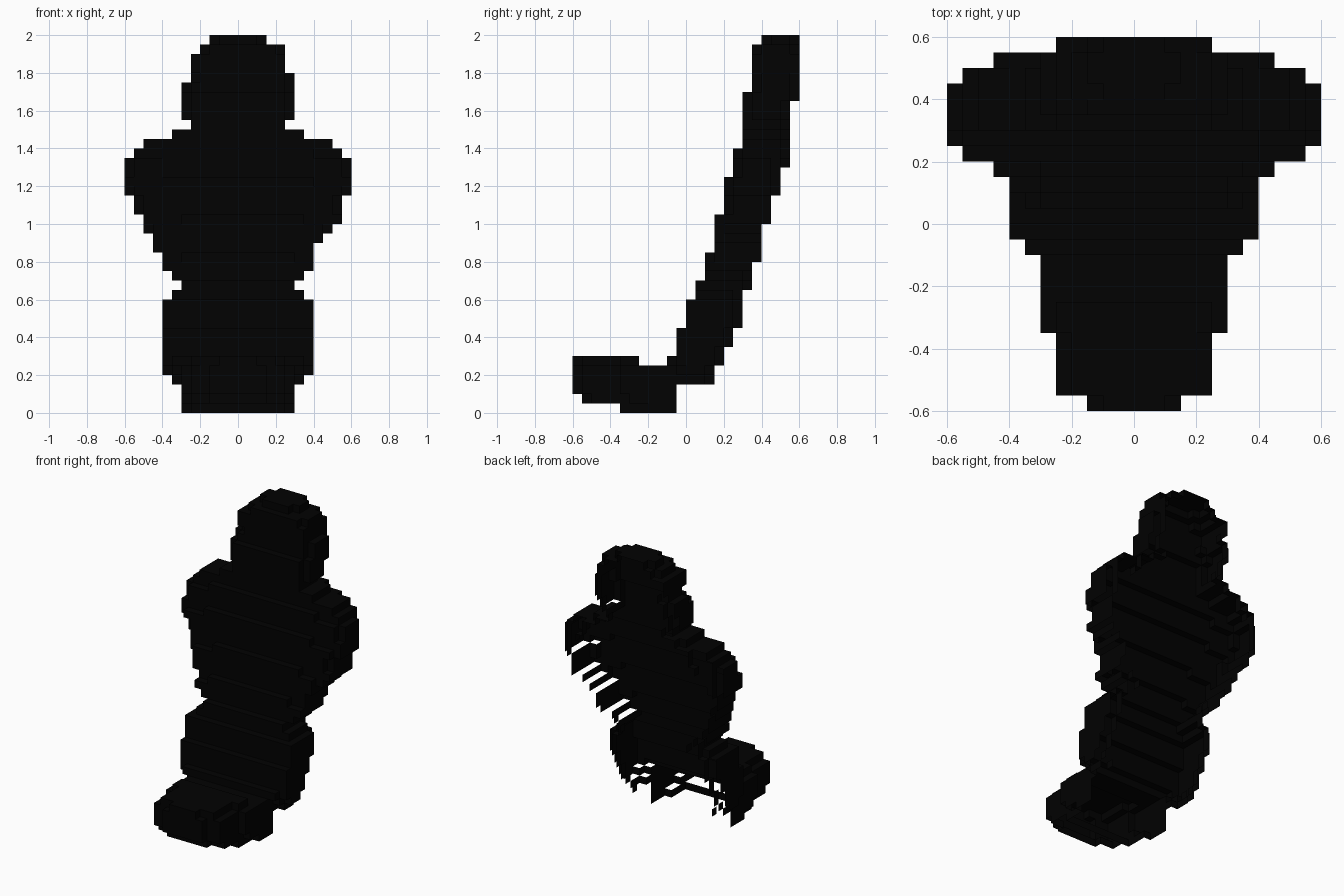
import bpy, bmesh
from math import floor

if "Cube" in bpy.data.objects:
    bpy.data.objects.remove(bpy.data.objects["Cube"])

S = 0.05  # cube size

black = bpy.data.materials.new("black")
black.diffuse_color = (0.0005, 0.0005, 0.0005, 1)
black.use_nodes = True
black.node_tree.nodes["Principled BSDF"].inputs["Base Color"].default_value = black.diffuse_color


def expand(runs):
    """Turn (count, value) runs into one value per layer."""
    return [v for n, v in runs for _ in range(n)]


def build(name, cells, solid):
    """Skin the cubes with front, side and top faces (back and underside stay open)."""
    sides = {
        (0, -1, 0): ((0, 0, 0), (1, 0, 0), (1, 0, 1), (0, 0, 1)),
        (1, 0, 0): ((1, 0, 0), (1, 1, 0), (1, 1, 1), (1, 0, 1)),
        (-1, 0, 0): ((0, 1, 0), (0, 0, 0), (0, 0, 1), (0, 1, 1)),
        (0, 0, 1): ((0, 0, 1), (1, 0, 1), (1, 1, 1), (0, 1, 1)),
    }
    bm = bmesh.new()
    for x, y, z in sorted(cells):
        for (dx, dy, dz), quad in sides.items():
            if (x + dx, y + dy, z + dz) not in solid:
                bm.faces.new([bm.verts.new(((x + a) * S, (y + b) * S, (z + c) * S))
                              for a, b, c in quad])
    bmesh.ops.remove_doubles(bm, verts=bm.verts, dist=0.001)
    me = bpy.data.meshes.new(name)
    bm.to_mesh(me)
    bm.free()
    me.materials.append(black)
    bpy.context.collection.objects.link(bpy.data.objects.new(name, me))


# Leaning body: widths and depth limits per layer, starting at layer 3
left = expand([(1, 7), (8, 8), (1, 7), (1, 6), (1, 7), (2, 8), (2, 9), (2, 10), (2, 11), (4, 12),
               (1, 11), (1, 10), (1, 7), (1, 5), (4, 6), (3, 5), (1, 4), (1, 3)])
right = expand([(1, 7), (8, 8), (1, 7), (1, 6), (1, 7), (3, 8), (1, 9), (1, 10), (3, 11), (4, 12),
                (1, 11), (1, 10), (1, 7), (1, 5), (5, 6), (3, 5), (1, 3)])
front_runs = [(2, -1), (1, -2), (3, -1), (3, 0), (2, 1), (3, 2), (4, 3), (4, 4), (3, 5),
              (6, 6), (5, 7), (1, 8)]
# front limit with a sub-cube slope, so the curved chest steps at different heights
front = [v + k / n for n, v in front_runs for k in range(n)]
back = expand([(2, 3), (2, 4), (2, 5), (4, 6), (3, 7), (4, 8), (3, 9), (3, 10), (7, 11), (7, 12)])

# Squareness of the front and back halves of the section, up to each layer:
# hip underside, boxy hips, waist, chest, shoulders, lower head, crown
squareness = [(6, 4, 4), (15, 10, 5), (23, 6, 12), (26, 6, 5), (31, 6, 3), (36, 4, 4),
              (38, 5, 5), (39, 3, 3), (40, 2, 2)]

body = set()
for i, (l, r, slope, b) in enumerate(zip(left, right, front, back)):
    z = i + 3
    f = floor(slope)
    nf, nb = next((p, q) for top, p, q in squareness if z < top)
    for x in range(-l, r):
        u = abs(x + 0.5) / (r if x >= 0 else l)
        bulge = 0.6 * u * u if 15 <= z < 31 else 0
        for y in range(floor(slope + bulge), b):
            v = (2 * y + 1 - f - b) / (b - f)
            n = nf if v < 0 else nb
            if u ** n + abs(v) ** n <= 1:
                body.add((x, y, z))

# Rounded foot: per layer the first row, end row, width offset and inset
foot_width = [3, 5, 5, 5, 5] + [6] * 12
foot = set()
for z, (y0, y1, skip, inset) in enumerate([(-7, -1, 2, 0), (-11, -1, 0, 0), (-12, -1, 0, 0),
                                           (-12, -1, 0, 0), (-12, -1, 0, 0), (-12, -5, 0, 1)]):
    for y in range(y0, y1):
        w = foot_width[y - y0 + skip] - inset
        foot |= {(x, y, z) for x in range(-w, w)}

solid = body | foot
build("foot", foot - body, solid)
build("legs", {c for c in body if c[2] < 14}, solid)
build("torso", {c for c in body if 14 <= c[2] < 30}, solid)
build("head", {c for c in body if c[2] >= 30}, solid)
